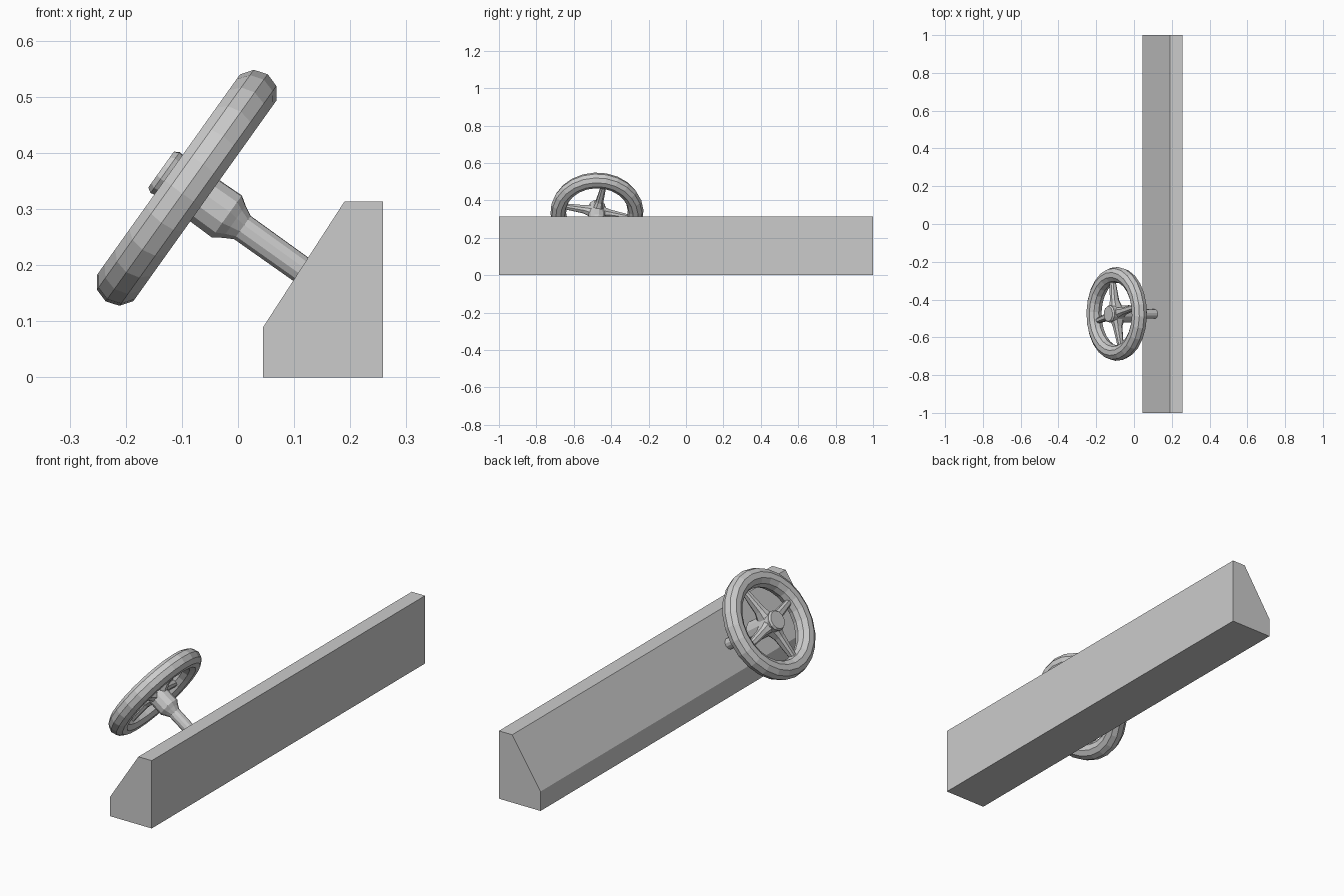
import bpy, bmesh
from math import sin, cos, pi, radians
from mathutils import Matrix, Vector

if "Cube" in bpy.data.objects:
    bpy.data.objects.remove(bpy.data.objects["Cube"])

# Wheel frame: local z points along the column toward the driver
FRAME = (Matrix.Translation((-0.0915, -0.476, 0.338))
         @ Matrix.Rotation(radians(-54.5), 4, 'Y')
         @ Matrix.Rotation(radians(12), 4, 'Z'))


def make_object(name, rings, matrix=Matrix(), closed=False):
    """Skin a list of equal-length rings of points into a solid."""
    bm = bmesh.new()
    rows = [[bm.verts.new(p) for p in ring] for ring in rings]
    n = len(rows[0])
    pairs = list(zip(rows, rows[1:]))
    if closed:
        pairs.append((rows[-1], rows[0]))
    else:
        bm.faces.new(rows[0])
        bm.faces.new(rows[-1])
    for a, b in pairs:
        for i in range(n):
            j = (i + 1) % n
            bm.faces.new((a[i], a[j], b[j], b[i]))
    bmesh.ops.recalc_face_normals(bm, faces=bm.faces)
    mesh = bpy.data.meshes.new(name)
    bm.to_mesh(mesh)
    bm.free()
    obj = bpy.data.objects.new(name, mesh)
    obj.matrix_world = matrix
    bpy.context.collection.objects.link(obj)
    return obj


def lathe(name, profile, sides):
    """Solid of revolution about the wheel axis from (radius, height) points."""
    rings = [[(r * cos(2 * pi * i / sides), r * sin(2 * pi * i / sides), z)
              for i in range(sides)] for r, z in profile]
    return make_object(name, rings, FRAME)


# Dashboard: extruded profile with a sloped face
profile = [(0.045, 0), (0.258, 0), (0.258, 0.314), (0.19, 0.314), (0.045, 0.09)]
make_object("dashboard", [[(x, y, z) for x, z in profile] for y in (-1, 1)])

# Rim: low-poly torus
R, r, MAJOR, MINOR = 0.207, 0.042, 24, 10
rim = []
for i in range(MAJOR):
    a = 2 * pi * i / MAJOR
    ring = []
    for j in range(MINOR):
        b = 2 * pi * j / MINOR
        d = R + r * cos(b)
        ring.append((d * cos(a), d * sin(a), r * sin(b)))
    rim.append(ring)
make_object("wheel_rim", rim, FRAME, closed=True)

# Hub with front cap, tapering back into the steering column
lathe("hub_and_column", [(0.040, 0.056), (0.046, 0.047), (0.043, 0.035),
                         (0.046, -0.035), (0.047, -0.088), (0.036, -0.104),
                         (0.026, -0.122), (0.025, -0.29)], 12)


# Spokes: tapered chamfered bars from hub to rim
def spoke_ring(x, z, w, h):
    c = 0.5
    outline = [(-w, h * c), (-w * c, h), (w * c, h), (w, h * c),
               (w, -h * c), (w * c, -h), (-w * c, -h), (-w, -h * c)]
    return [(x, u, z + v) for u, v in outline]


for k in range(4):
    make_object(f"spoke_{k + 1}",
                [spoke_ring(0.02, 0.0, 0.030, 0.040),
                 spoke_ring(0.07, 0.004, 0.019, 0.024),
                 spoke_ring(0.185, 0.0, 0.013, 0.014)],
                FRAME @ Matrix.Rotation(k * pi / 2, 4, 'Z'))
